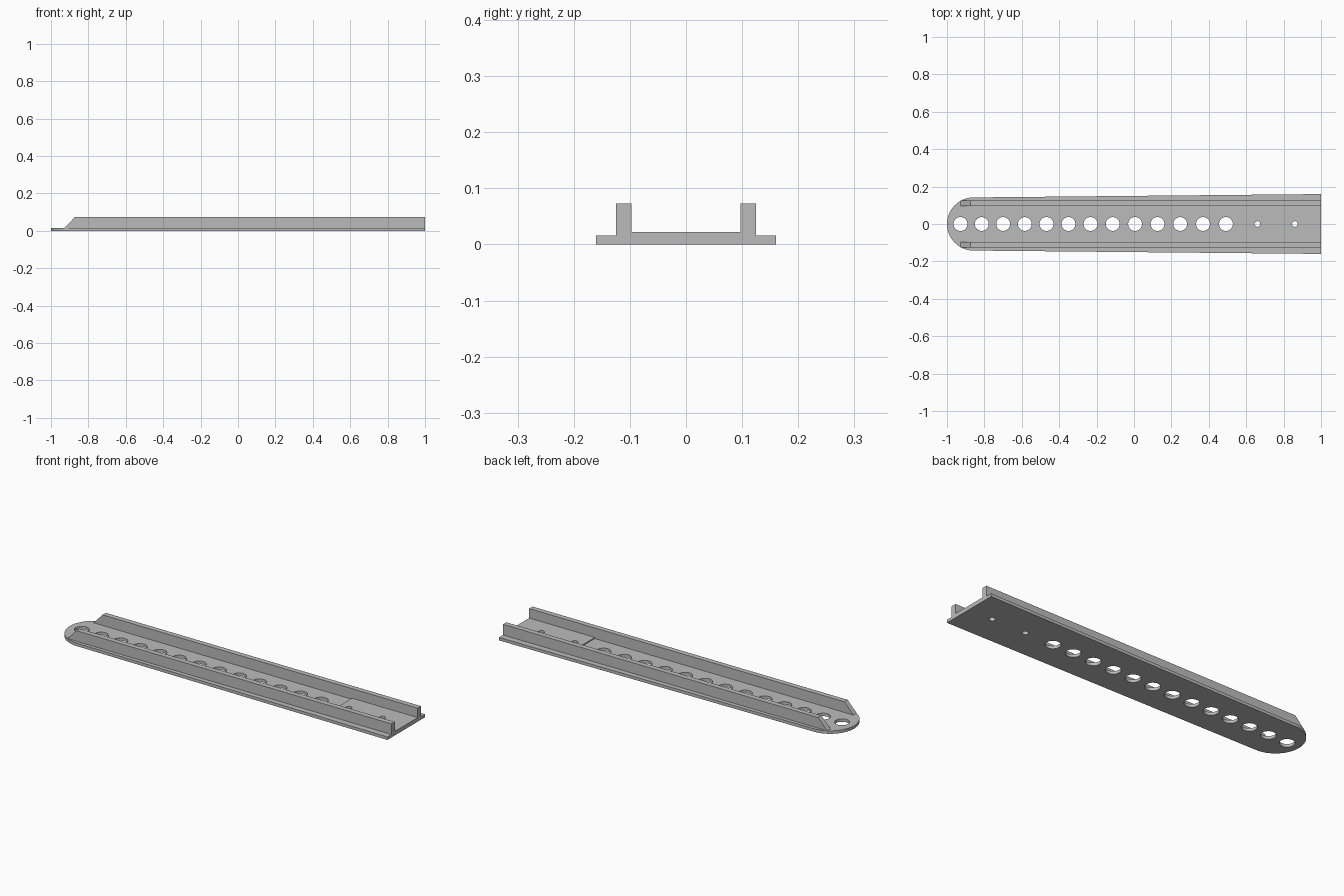
import bpy, bmesh, math
from mathutils import Matrix

cube = bpy.data.objects.get("Cube")
if cube:
    bpy.data.objects.remove(cube, do_unlink=True)

GREY = (0.5, 0.5, 0.5, 1)
grey = bpy.data.materials.new("plain grey")
grey.use_nodes = True
grey.diffuse_color = GREY
grey.node_tree.nodes["Principled BSDF"].inputs["Base Color"].default_value = GREY

PLATE, PAD, RAIL = 0.016, 0.022, 0.073   # top heights
NOSE_R, END_W = 0.142, 0.16              # half widths of the two ends
RAIL_IN, RAIL_OUT = 0.097, 0.125


def add_object(name, bm):
    bmesh.ops.recalc_face_normals(bm, faces=bm.faces)
    mesh = bpy.data.meshes.new(name)
    bm.to_mesh(mesh)
    bm.free()
    mesh.materials.append(grey)
    obj = bpy.data.objects.new(name, mesh)
    bpy.context.collection.objects.link(obj)
    return obj


def prism(name, outline, offset):
    """Extrude a closed outline of 3D points along an offset."""
    bm = bmesh.new()
    face = bm.faces.new([bm.verts.new(p) for p in outline])
    grown = bmesh.ops.extrude_face_region(bm, geom=[face], use_keep_orig=True)
    moved = [v for v in grown["geom"] if isinstance(v, bmesh.types.BMVert)]
    bmesh.ops.translate(bm, verts=moved, vec=offset)
    return add_object(name, bm)


def smooth(obj):
    bpy.ops.object.select_all(action="DESELECT")
    obj.select_set(True)
    bpy.context.view_layer.objects.active = obj
    bpy.ops.object.shade_smooth_by_angle(angle=math.radians(30))


# Tapered base plate with a round nose
steps = 40
arc = [math.pi / 2 + math.pi * i / steps for i in range(steps + 1)]
outline = [(-1 + NOSE_R * (1 + math.cos(a)), NOSE_R * math.sin(a), 0) for a in arc]
outline += [(1, -END_W, 0), (1, END_W, 0)]
plate = prism("base_plate", outline, (0, 0, PLATE))

# Raised pad between the rails at the square end
pad = prism("end_pad", [(0.61, -RAIL_IN, PLATE), (1, -RAIL_IN, PLATE),
                        (1, RAIL_IN, PLATE), (0.61, RAIL_IN, PLATE)],
            (0, 0, PAD - PLATE))

# Two upright rails with sloped front tips
for name, y in (("left_rail", RAIL_IN), ("right_rail", -RAIL_OUT)):
    prism(name, [(-0.927, y, PLATE), (1, y, PLATE), (1, y, RAIL), (-0.873, y, RAIL)],
          (0, RAIL_OUT - RAIL_IN, 0))

# Row of large holes with slowly growing spacing, then two small screw holes
holes = [(-0.928 + 0.1135 * i + 0.0004 * i * i, 0.037) for i in range(13)]
holes += [(0.66, 0.015), (0.86, 0.015)]
bm = bmesh.new()
for x, r in holes:
    bmesh.ops.create_cone(bm, cap_ends=True, segments=40, radius1=r, radius2=r,
                          depth=0.2, matrix=Matrix.Translation((x, 0, 0)))
cutter = add_object("hole_cutter", bm)
cutter.hide_render = True

for obj in (plate, pad):
    mod = obj.modifiers.new("holes", "BOOLEAN")
    mod.operation, mod.solver, mod.object = "DIFFERENCE", "EXACT", cutter
    graph = bpy.context.evaluated_depsgraph_get()
    cut_mesh = bpy.data.meshes.new_from_object(obj.evaluated_get(graph))
    obj.modifiers.clear()
    obj.data = cut_mesh
    smooth(obj)
bpy.data.objects.remove(cutter, do_unlink=True)
